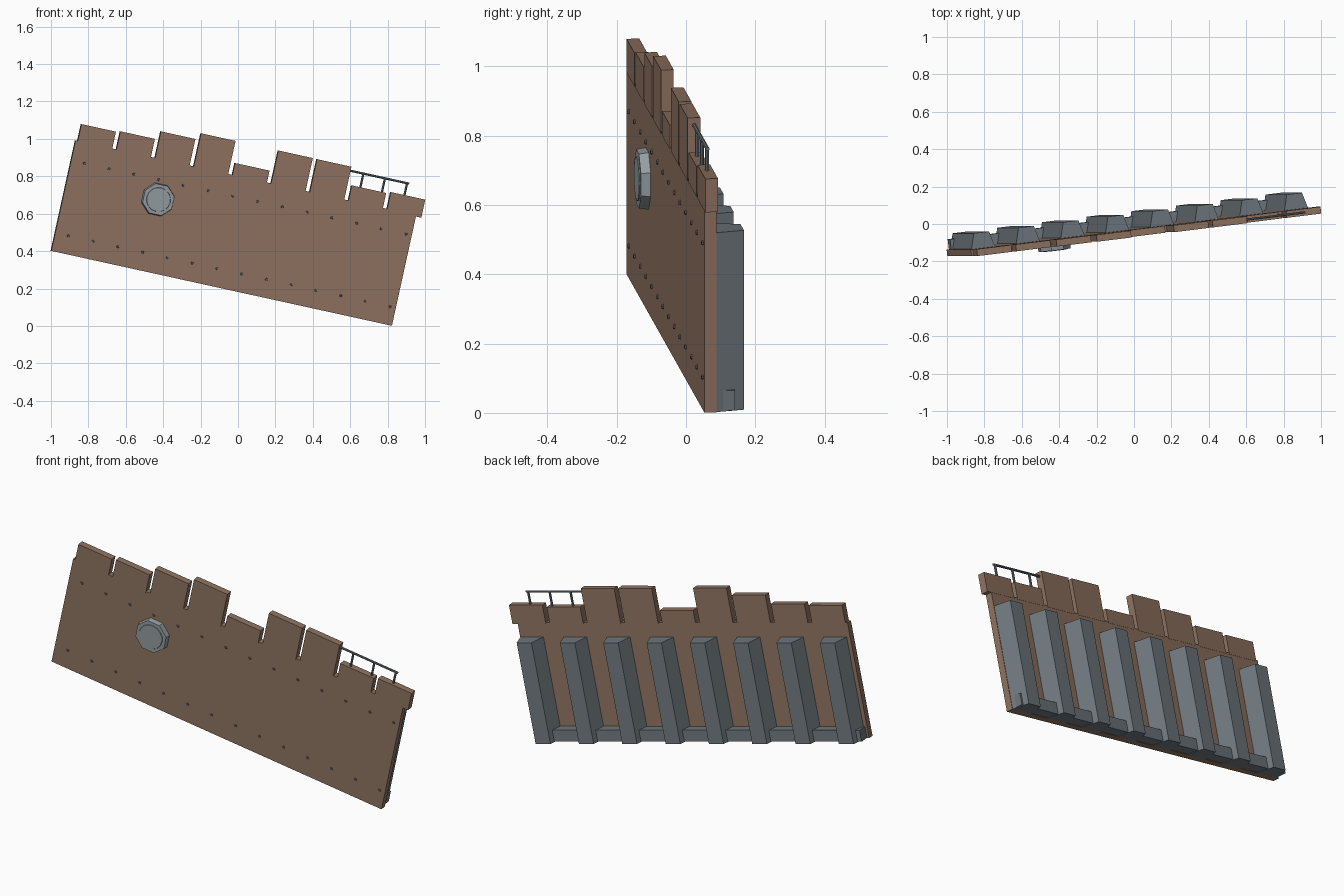
import bpy, bmesh, math
from mathutils import Matrix, Vector

if "Cube" in bpy.data.objects:
    bpy.data.objects.remove(bpy.data.objects["Cube"])

# Wall frame: u runs along the wall, v towards the back, w up its short edge
U = Vector((1.82, 0.225, -0.40)).normalized()
W = Vector((0.2147, 0, 0.9767))
W = (W - W.dot(U) * U).normalized()
V = W.cross(U)
FRAME = Matrix.Translation((-0.998, -0.172, 0.401)) @ Matrix((U, V, W)).transposed().to_4x4()


def material(name, rgb):
    m = bpy.data.materials.new(name)
    m.diffuse_color = (*rgb, 1)
    m.use_nodes = True
    m.node_tree.nodes["Principled BSDF"].inputs["Base Color"].default_value = m.diffuse_color
    return m


WOOD = material("wood", (0.28, 0.175, 0.12))
STEEL = material("dark_steel", (0.16, 0.19, 0.21))
PALE = material("pale_steel", (0.30, 0.34, 0.36))
NAIL = material("nail_steel", (0.13, 0.11, 0.10))


def finish(name, bm, mat):
    bmesh.ops.recalc_face_normals(bm, faces=bm.faces)
    mesh = bpy.data.meshes.new(name)
    bm.to_mesh(mesh)
    bm.free()
    mesh.materials.append(mat)
    ob = bpy.data.objects.new(name, mesh)
    ob.matrix_world = FRAME
    bpy.context.collection.objects.link(ob)
    return ob


def prism(name, profile, w0, w1, mat):
    """Extrude a (u, v) outline from w0 up to w1."""
    bm = bmesh.new()
    f = bm.faces.new([bm.verts.new((u, v, w0)) for u, v in profile])
    ext = bmesh.ops.extrude_face_region(bm, geom=[f])["geom"]
    bmesh.ops.translate(bm, vec=(0, 0, w1 - w0),
                        verts=[g for g in ext if isinstance(g, bmesh.types.BMVert)])
    return finish(name, bm, mat)


def box(name, u0, u1, v0, v1, w0, w1, mat):
    return prism(name, [(u0, v0), (u1, v0), (u1, v1), (u0, v1)], w0, w1, mat)


def add_rod(bm, a, b, r0, r1, sides, turn=0.0):
    a, b = Vector(a), Vector(b)
    rot = (b - a).to_track_quat('Z', 'Y').to_matrix().to_4x4()
    bmesh.ops.create_cone(bm, cap_ends=True, segments=sides, radius1=r0, radius2=r1,
                          depth=(b - a).length,
                          matrix=Matrix.Translation((a + b) / 2) @ rot @ Matrix.Rotation(turn, 4, 'Z'))


# Main wall panel
T = 0.035
box("wall_panel", 0, 1.878, 0, T, 0, 0.605, WOOD)

# Uneven boards along the top edge
tops = [0.697, 0.704, 0.75, 0.786, 0.67, 0.785, 0.784, 0.687, 0.697]
for i, top in enumerate(tops):
    u = 0.012 + 0.2132 * i
    box(f"top_board_{i + 1}", u, u + 0.19, -0.001, T + 0.001, 0.598, top, WOOD)

# Rear sill beam and tapered ribs
box("sill_beam", 0.012, 1.87, T, 0.09, 0.002, 0.062, STEEL)
for i in range(8):
    c = 0.085 + 0.2465 * i
    prism(f"rear_rib_{i + 1}",
          [(c - 0.065, T), (c + 0.065, T), (c + 0.042, 0.118), (c - 0.042, 0.118)],
          0.0, 0.53, STEEL)

# Two rows of nail heads on the front
bm = bmesh.new()
for w in (0.098, 0.495):
    for i in range(14):
        u = 0.072 + 0.1365 * i
        add_rod(bm, (u, 0.002, w), (u, -0.005, w), 0.008, 0.006, 6)
finish("nail_heads", bm, NAIL)

# Octagonal hatch with a slim raised disc
bm = bmesh.new()
add_rod(bm, (0.501, 0, 0.391), (0.501, -0.028, 0.391), 0.091, 0.087, 8, math.pi / 8)
add_rod(bm, (0.501, -0.027, 0.391), (0.501, -0.031, 0.391), 0.066, 0.064, 16)
finish("round_hatch", bm, PALE)

# Handrail over the low boards
bm = bmesh.new()
add_rod(bm, (1.47, 0.018, 0.762), (1.806, 0.018, 0.762), 0.006, 0.006, 8)
for u in (1.554, 1.673, 1.795):
    add_rod(bm, (u, 0.018, 0.68), (u, 0.018, 0.762), 0.006, 0.006, 8)
finish("handrail", bm, STEEL)
